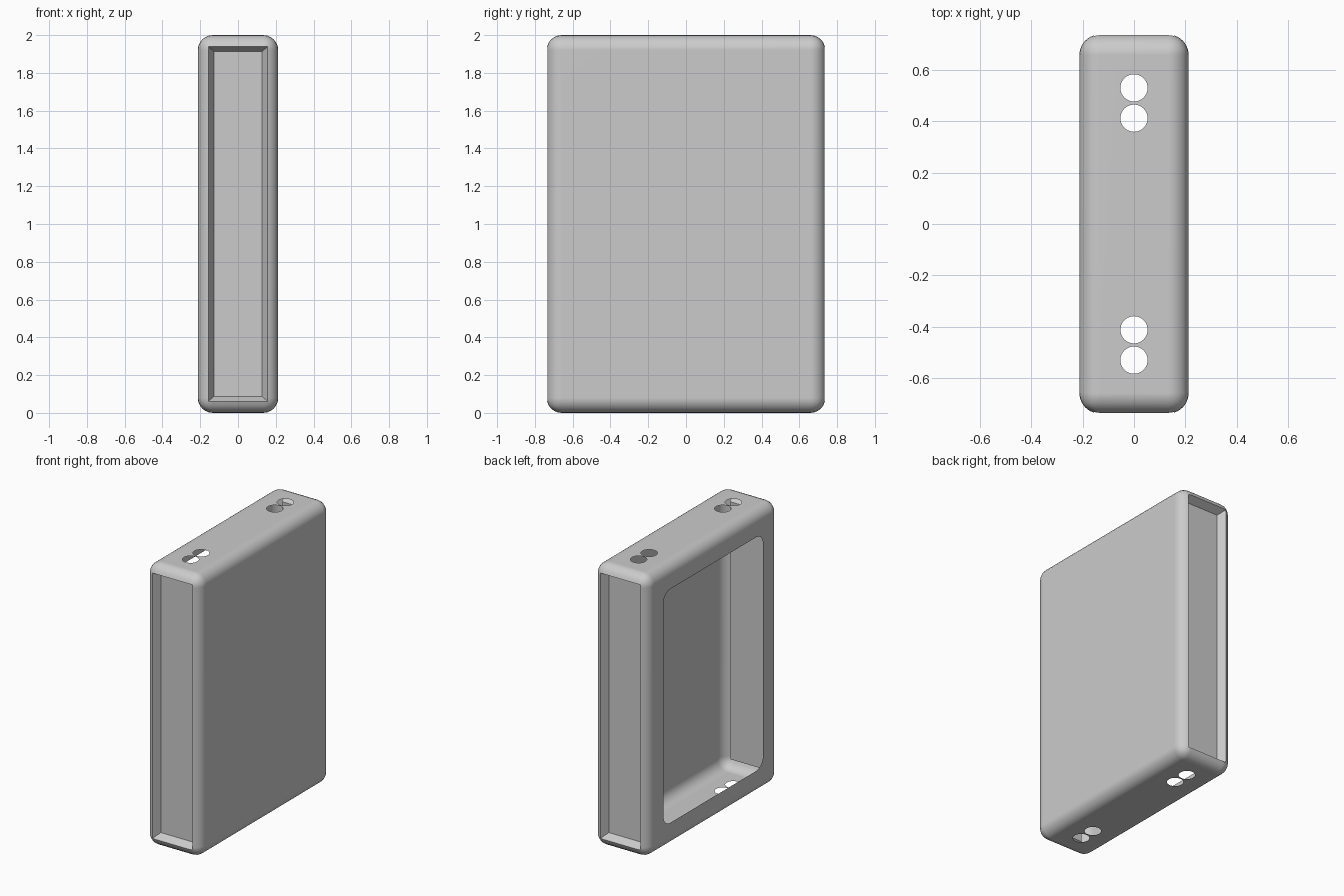
import bpy
import bmesh
import math
from mathutils import Matrix, Vector

old = bpy.data.objects.get("Cube")
if old:
    bpy.data.objects.remove(old, do_unlink=True)

# Overall half sizes and edge rounding of the thin skin
HALF = Vector((0.213, 0.738, 1.0))
ROUND = 0.08
MIDDLE = Vector((0, 0, 1))

grey = bpy.data.materials.new("plain_grey")
grey.use_nodes = True
grey.diffuse_color = (0.6, 0.6, 0.6, 1)
grey.node_tree.nodes["Principled BSDF"].inputs["Base Color"].default_value = grey.diffuse_color


def make_object(name, bm):
    bmesh.ops.recalc_face_normals(bm, faces=bm.faces)
    mesh = bpy.data.meshes.new(name)
    bm.to_mesh(mesh)
    bm.free()
    obj = bpy.data.objects.new(name, mesh)
    bpy.context.collection.objects.link(obj)
    mesh.materials.append(grey)
    return obj


def box(name, center, half, radius, axis=None):
    """Box with all edges rounded, or only those along one axis."""
    bm = bmesh.new()
    bmesh.ops.create_cube(bm, size=2)
    bmesh.ops.scale(bm, vec=half, verts=bm.verts)
    edges = [e for e in bm.edges if axis is None
             or abs((e.verts[0].co - e.verts[1].co)[axis]) > 0.001]
    bmesh.ops.bevel(bm, geom=edges, offset=radius, segments=6,
                    profile=0.5, affect='EDGES')
    bmesh.ops.translate(bm, vec=center, verts=bm.verts)
    return make_object(name, bm)


def end_recess(name, side):
    """Shallow tapered pocket on the front or back end."""
    bm = bmesh.new()
    rings = []
    for y, w, h in ((0.68, 0.128, 0.912), (0.735, 0.157, 0.94), (0.8, 0.157, 0.94)):
        rings.append([bm.verts.new((sx * w, side * y, 1 + sz * h))
                      for sx, sz in ((-1, -1), (1, -1), (1, 1), (-1, 1))])
    for a, b in zip(rings, rings[1:]):
        for i in range(4):
            j = (i + 1) % 4
            bm.faces.new((a[i], a[j], b[j], b[i]))
    bm.faces.new(rings[0])
    bm.faces.new(rings[-1])
    return make_object(name, bm)


def hole(name, y):
    """Round hole running through top and bottom."""
    bm = bmesh.new()
    bmesh.ops.create_cone(bm, cap_ends=True, segments=40, radius1=0.053,
                          radius2=0.053, depth=2.4,
                          matrix=Matrix.Translation((0, y, 1)))
    return make_object(name, bm)


# Outer body
case = box("case_shell", MIDDLE, HALF, ROUND)

# Side window, end pockets and paired holes
cutters = [box("side_window", Vector((-0.21, 0, 1)), Vector((0.1, 0.557, 0.828)), 0.075, axis=0)]
for side in (-1, 1):
    cutters.append(end_recess("end_recess", side))
    for y in (0.412, 0.53):
        cutters.append(hole("through_hole", side * y))

bpy.ops.object.select_all(action='DESELECT')
bpy.context.view_layer.objects.active = case
case.select_set(True)
for cutter in cutters:
    cutter.hide_render = True
    mod = case.modifiers.new("cut", 'BOOLEAN')
    mod.operation = 'DIFFERENCE'
    mod.solver = 'EXACT'
    mod.object = cutter
    bpy.ops.object.modifier_apply(modifier=mod.name)
    bpy.data.objects.remove(cutter, do_unlink=True)

# Drop the walls left inside by the window and holes, leaving an open thin skin
bm = bmesh.new()
bm.from_mesh(case.data)
inner = []
for face in bm.faces:
    c = face.calc_center_median()
    if abs(c.x) < 0.2 and abs(c.y) < 0.64 and abs(c.z - 1) < 0.9:
        inner.append(face)
bmesh.ops.delete(bm, geom=inner, context='FACES')
bm.to_mesh(case.data)
bm.free()

# Smooth roundings with crisp cut edges
bpy.ops.object.shade_smooth_by_angle(angle=math.radians(30))
weighted = case.modifiers.new("flat_sides", 'WEIGHTED_NORMAL')
weighted.keep_sharp = True
